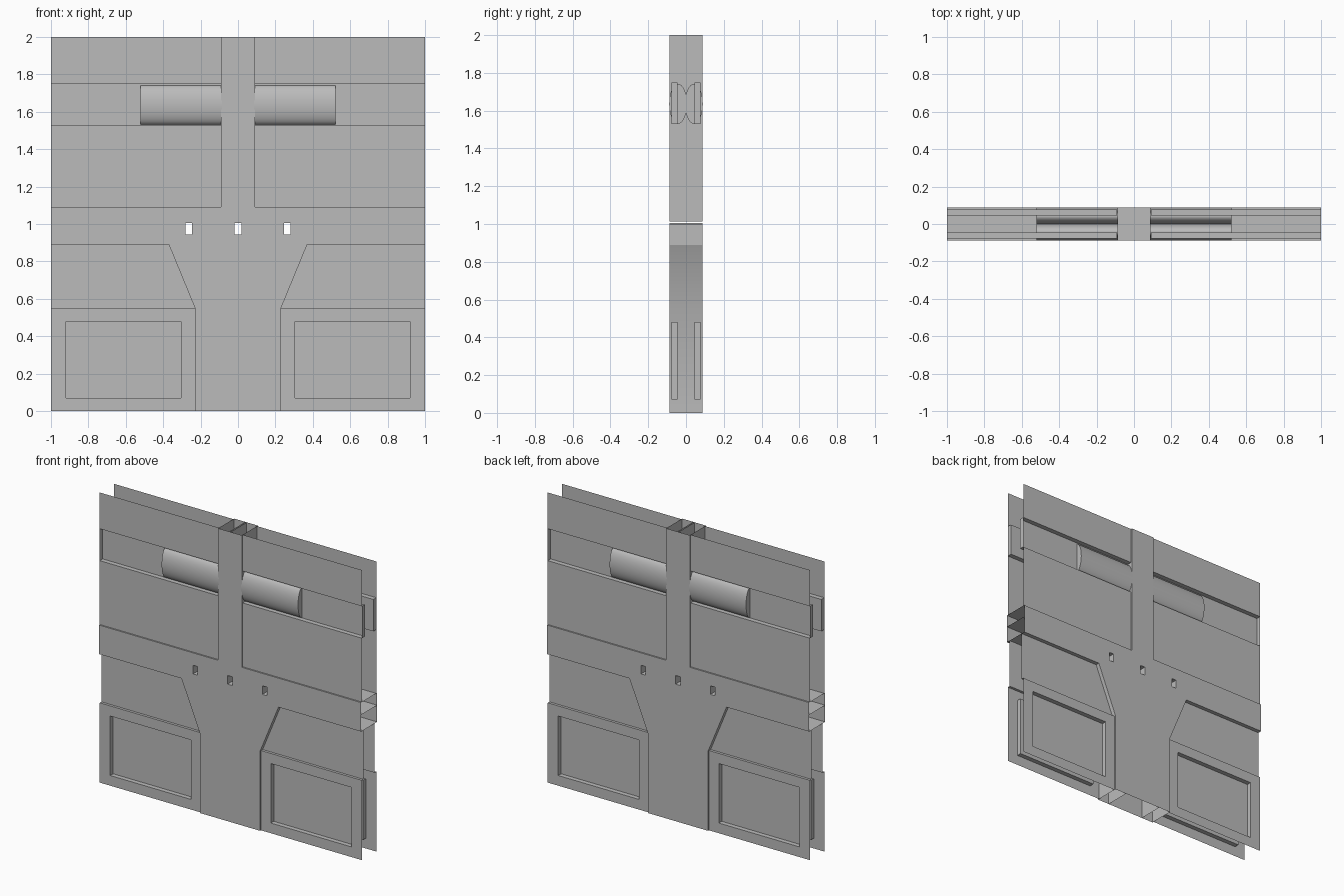
import bpy, bmesh, math

if "Cube" in bpy.data.objects:
    bpy.data.objects.remove(bpy.data.objects["Cube"])

# depths of the front skin (mirrored to the back)
FACE, PANEL, MID, DEEP = -0.0875, -0.078, -0.06, -0.046

grey = bpy.data.materials.new("plain grey")
grey.diffuse_color = (0.5, 0.5, 0.5, 1)
grey.use_nodes = True
grey.node_tree.nodes["Principled BSDF"].inputs["Base Color"].default_value = grey.diffuse_color


class Part:
    """Quarter of the wall, mirrored left-right and front-back."""

    def __init__(self, name):
        self.name, self.bm = name, bmesh.new()

    def face(self, pts):
        self.bm.faces.new([self.bm.verts.new(p) for p in pts])

    def sheet(self, y, pts):
        self.face([(x, y, z) for x, z in pts])

    def rect(self, y, x0, x1, z0, z1):
        self.sheet(y, rect_pts(x0, x1, z0, z1))

    def wall(self, y0, y1, path, closed=False):
        path = path + path[:1] if closed else path
        for (ax, az), (bx, bz) in zip(path, path[1:]):
            self.face([(ax, y0, az), (bx, y0, bz), (bx, y1, bz), (ax, y1, az)])

    def finish(self, smooth=False):
        bmesh.ops.remove_doubles(self.bm, verts=self.bm.verts, dist=1e-5)
        me = bpy.data.meshes.new(self.name)
        self.bm.to_mesh(me)
        self.bm.free()
        me.materials.append(grey)
        ob = bpy.data.objects.new(self.name, me)
        bpy.context.collection.objects.link(ob)
        if smooth:
            bpy.context.view_layer.objects.active = ob
            ob.select_set(True)
            bpy.ops.object.shade_smooth_by_angle(angle=math.radians(35))
            ob.select_set(False)
        mod = ob.modifiers.new("mirror", 'MIRROR')
        mod.use_axis = (True, True, False)
        mod.merge_threshold = 0.0005


def rect_pts(x0, x1, z0, z1):
    return [(x0, z0), (x1, z0), (x1, z1), (x0, z1)]


# upper column with side walls and a centre web
p = Part("column")
p.rect(FACE, 0, 0.09, 1.09, 2)
p.wall(FACE, 0, [(0.09, 2), (0.09, 1.012)])
p.wall(FACE, 0, [(0.005, 2), (0.005, 1.012)])
p.finish()

# cross band pierced by slots, with top, shelf and bottom plates
p = Part("cross_band")
xs, zs = [0, 0.018, 0.247, 0.281, 1], [0.89, 0.945, 1.005, 1.09]
for i in range(4):
    for j in range(3):
        if not (j == 1 and i in (0, 2)):
            p.rect(FACE, xs[i], xs[i + 1], zs[j], zs[j + 1])
p.wall(FACE, 0, [(0.09, 1.09), (1, 1.09)])
p.wall(FACE, 0, [(0, 1.005), (1, 1.005)])
p.wall(FACE, 0, [(1, 0.89), (0.37, 0.89)])
p.finish()

# tunnels through the slots
p = Part("slot_linings")
p.wall(FACE, 0, rect_pts(0.247, 0.281, 0.945, 1.004), True)
p.wall(FACE, 0, [(0, 0.945), (0.018, 0.945), (0.018, 1.004), (0, 1.004)])
p.finish()

# tapered leg with side walls and an inner web
leg = [(0.37, 0.89), (0.23, 0.55), (0.23, 0)]
p = Part("leg_face")
p.sheet(FACE, [(0, 0), (0.23, 0), (0.23, 0.55), (0.37, 0.89), (0, 0.89)])
p.wall(FACE, 0, [(0.14, 0.89), (0.14, 0)])
p.wall(FACE, 0, [(0.37, 1.0), (0.37, 0.89)])
p.finish()
p = Part("leg_sides")
p.wall(FACE, 0, leg)
p.finish(smooth=True)

# upper panels with the long recess
p = Part("upper_panel")
p.rect(PANEL, 0.09, 1, 1.09, 1.53)
p.rect(PANEL, 0.09, 1, 1.75, 2)
p.rect(DEEP, 0.09, 1, 1.53, 1.75)
p.wall(PANEL, DEEP, rect_pts(0.09, 1, 1.53, 1.75), True)
p.finish()

# shallow recessed panel beside the taper
p = Part("middle_panel")
p.sheet(MID, [(0.23, 0.55), (1, 0.55), (1, 0.89), (0.37, 0.89)])
p.wall(PANEL, MID, [(0.23, 0.55), (1, 0.55)])
p.finish()

# lower panel framing a sunken rectangle
p = Part("lower_panel")
p.rect(PANEL, 0.23, 1, 0, 0.07)
p.rect(PANEL, 0.23, 1, 0.48, 0.55)
p.rect(PANEL, 0.23, 0.305, 0.07, 0.48)
p.rect(PANEL, 0.92, 1, 0.07, 0.48)
p.rect(DEEP, 0.305, 0.92, 0.07, 0.48)
p.wall(PANEL, DEEP, rect_pts(0.305, 0.92, 0.07, 0.48), True)
p.finish()

# flattened tubes lying in the long recess
p = Part("tube")
n = 32
ring = [(-0.042 + 0.047 * math.cos(2 * math.pi * k / n),
         1.636 + 0.106 * math.sin(2 * math.pi * k / n)) for k in range(n)]
for a, b in zip(ring, ring[1:] + ring[:1]):
    p.face([(0.085, *a), (0.52, *a), (0.52, *b), (0.085, *b)])
p.face([(0.52, *c) for c in ring])
bmesh.ops.remove_doubles(p.bm, verts=p.bm.verts, dist=1e-5)
bmesh.ops.recalc_face_normals(p.bm, faces=p.bm.faces)
p.finish(smooth=True)
for ob in bpy.data.objects:
    if ob.name == "tube":
        ob.modifiers["mirror"].use_mirror_merge = False
        ob.modifiers["mirror"].use_clip = False
